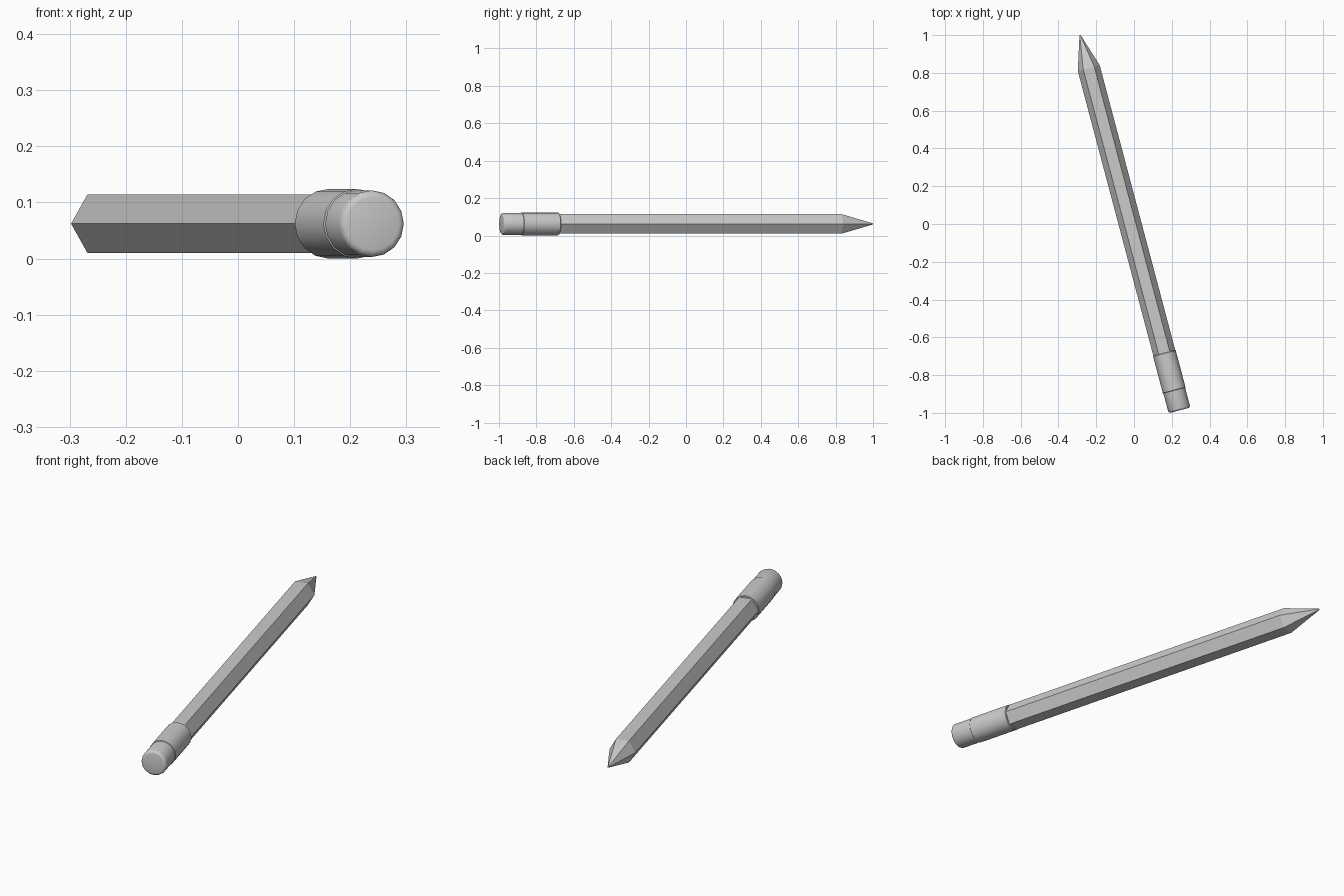
import bpy, bmesh, math
from mathutils import Matrix, Vector

if "Cube" in bpy.data.objects:
    bpy.data.objects.remove(bpy.data.objects["Cube"])

TURN = Matrix.Rotation(math.radians(14.85), 4, 'Z')
PLACE = Matrix.Translation((-0.0193, -0.0051, 0.062)) @ TURN


def turned_part(name, profile, sides, smooth):
    """Sweep (position along y, radius) rings round the pencil axis and cap both ends."""
    bm = bmesh.new()
    rings = []
    for y, r in profile:
        rings.append([bm.verts.new(PLACE @ Vector((r * math.cos(a), y, r * math.sin(a))))
                      for a in (2 * math.pi * i / sides for i in range(sides))])
    for lo, hi in zip(rings, rings[1:]):
        for i in range(sides):
            j = (i + 1) % sides
            bm.faces.new((lo[i], lo[j], hi[j], hi[i]))
    bm.faces.new(rings[0])
    bm.faces.new(rings[-1])
    bmesh.ops.recalc_face_normals(bm, faces=bm.faces)
    mesh = bpy.data.meshes.new(name)
    bm.to_mesh(mesh)
    bm.free()
    obj = bpy.data.objects.new(name, mesh)
    bpy.context.collection.objects.link(obj)
    if smooth:
        bpy.context.view_layer.objects.active = obj
        obj.select_set(True)
        bpy.ops.object.shade_smooth_by_angle(angle=math.radians(35))
        obj.select_set(False)
    return obj


# Hexagonal shaft with its sharpened point
turned_part("shaft", [(-0.72, 0.06), (0.859, 0.06), (1.0395, 0.003)], 6, False)

# Collar holding the eraser
turned_part("ferrule", [(-0.907, 0.059), (-0.904, 0.062), (-0.704, 0.062), (-0.701, 0.059)], 16, True)

# Eraser with a rounded end
R, B, END = 0.0595, 0.012, -1.0155
rounded = [(END + B * (1 - math.sin(t)), R - B * (1 - math.cos(t)))
           for t in (math.pi / 2 * (1 - k / 3) for k in range(4))]
turned_part("eraser", rounded + [(-0.89, R)], 16, True)
